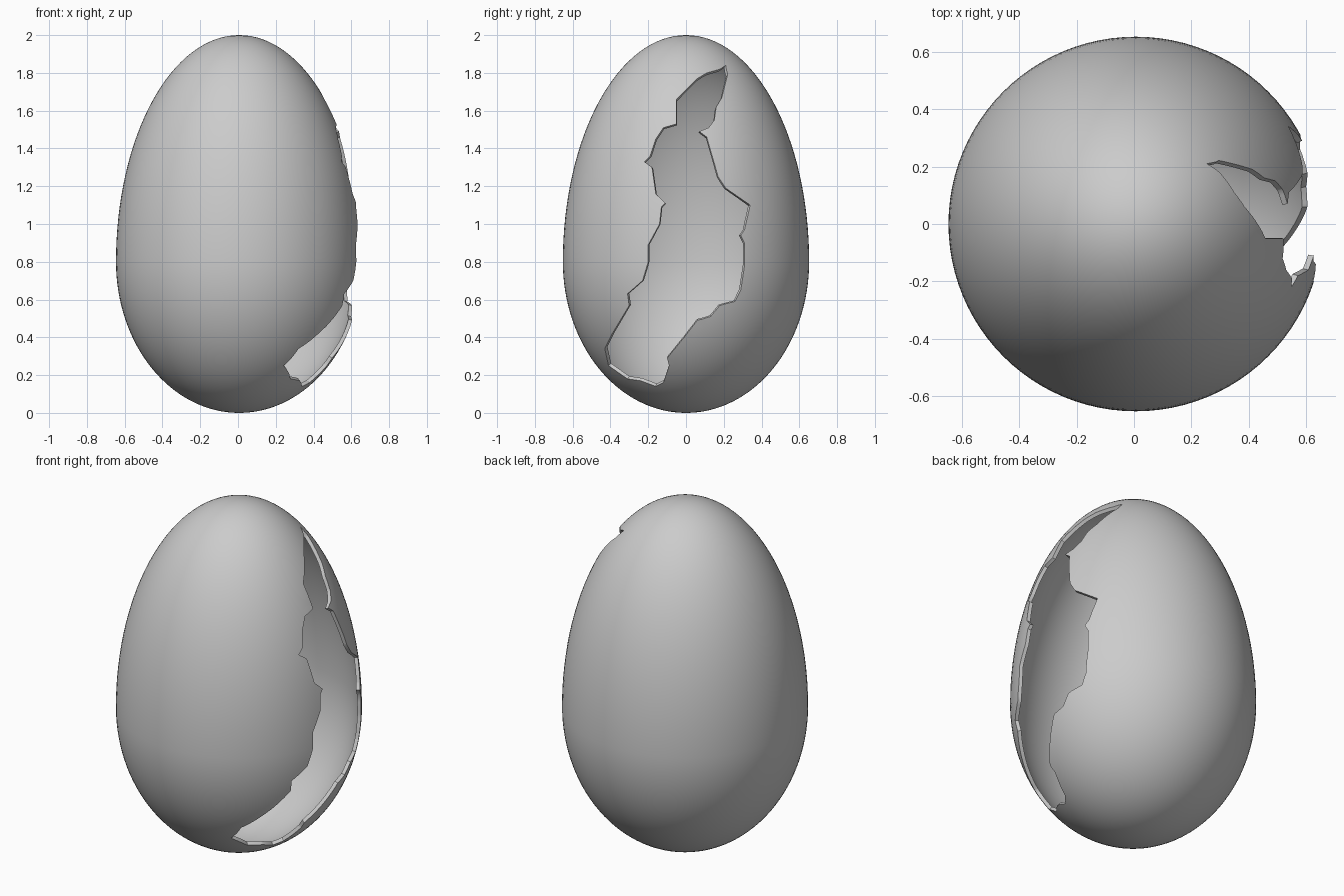
import bpy, bmesh, math

RADIUS, BELLY, TOP = 0.652, 0.8, 2.0
CENTRE_X = 0.006
SHELL = 0.02

# Jagged outline of the break, as (y, z), clockwise from its top
BREAK = [
    (.21, 1.84), (.22, 1.79), (.19, 1.67), (.16, 1.62), (.15, 1.55), (.12, 1.51),
    (.07, 1.49), (.11, 1.46), (.13, 1.39), (.17, 1.25), (.21, 1.19), (.34, 1.1),
    (.31, .97), (.29, .94), (.31, .9), (.31, .78), (.29, .65), (.26, .59),
    (.18, .57), (.13, .51), (.06, .49), (-.01, .4), (-.1, .29), (-.09, .25),
    (-.12, .16), (-.16, .14), (-.24, .17), (-.31, .18), (-.41, .25), (-.43, .34),
    (-.39, .42), (-.3, .57), (-.31, .63), (-.23, .7), (-.2, .8), (-.2, .89),
    (-.14, 1), (-.13, 1.09), (-.11, 1.11), (-.16, 1.16), (-.18, 1.3), (-.22, 1.33),
    (-.19, 1.36), (-.16, 1.45), (-.12, 1.51), (-.05, 1.53), (-.05, 1.66),
    (.06, 1.77), (.11, 1.8), (.18, 1.82),
]


def half_height(z):
    """The egg is a short half ellipsoid below the belly and a tall one above."""
    return TOP - BELLY if z > BELLY else BELLY


def depth(p):
    """One on the egg surface, less inside it."""
    return math.hypot((p.x - CENTRE_X) / RADIUS, p.y / RADIUS,
                      (p.z - BELLY) / half_height(p.z))


def make_object(name, bm):
    bmesh.ops.recalc_face_normals(bm, faces=bm.faces)
    mesh = bpy.data.meshes.new(name)
    bm.to_mesh(mesh)
    bm.free()
    obj = bpy.data.objects.new(name, mesh)
    bpy.context.collection.objects.link(obj)
    return obj


if "Cube" in bpy.data.objects:
    bpy.data.objects.remove(bpy.data.objects["Cube"], do_unlink=True)

shell_grey = bpy.data.materials.new("shell_grey")
shell_grey.use_nodes = True
colour = (0.6, 0.6, 0.6, 1)
shell_grey.diffuse_color = colour
shell_grey.node_tree.nodes["Principled BSDF"].inputs["Base Color"].default_value = colour

# Egg body: a sphere stretched by a different amount above and below the belly
bm = bmesh.new()
bmesh.ops.create_uvsphere(bm, u_segments=96, v_segments=64, radius=1)
for v in bm.verts:
    v.co = (v.co.x * RADIUS + CENTRE_X, v.co.y * RADIUS,
            BELLY + v.co.z * half_height(BELLY + v.co.z))
egg = make_object("egg_shell", bm)

# Prism that breaks the hole through the left side
bm = bmesh.new()
outline = bm.faces.new([bm.verts.new((0, y, z)) for y, z in BREAK])
pushed = bmesh.ops.extrude_face_region(bm, geom=[outline], use_keep_orig=True)
bmesh.ops.translate(bm, vec=(1, 0, 0),
                    verts=[g for g in pushed["geom"] if isinstance(g, bmesh.types.BMVert)])
cutter = make_object("break_cutter", bm)
cutter.hide_render = True

cut = egg.modifiers.new("break", "BOOLEAN")
cut.operation = "DIFFERENCE"
cut.solver = "EXACT"
cut.object = cutter
graph = bpy.context.evaluated_depsgraph_get()
broken = bpy.data.meshes.new_from_object(egg.evaluated_get(graph))
egg.modifiers.clear()
bpy.data.objects.remove(cutter, do_unlink=True)

# Keep only the outer skin, dropping the walls the prism left inside
bm = bmesh.new()
bm.from_mesh(broken)
inside = [f for f in bm.faces if depth(f.calc_center_bounds()) < 0.96]
bmesh.ops.delete(bm, geom=inside, context="FACES")
bmesh.ops.remove_doubles(bm, verts=bm.verts, dist=0.003)
bm.to_mesh(broken)
bm.free()
egg.data = broken
broken.materials.clear()
broken.materials.append(shell_grey)

# Give the skin an even thickness towards the inside
thick = egg.modifiers.new("thickness", "SOLIDIFY")
thick.thickness = SHELL
thick.offset = -1

bpy.context.view_layer.objects.active = egg
egg.select_set(True)
bpy.ops.object.modifier_apply(modifier=thick.name)
bpy.ops.object.shade_smooth_by_angle(angle=math.radians(35))
